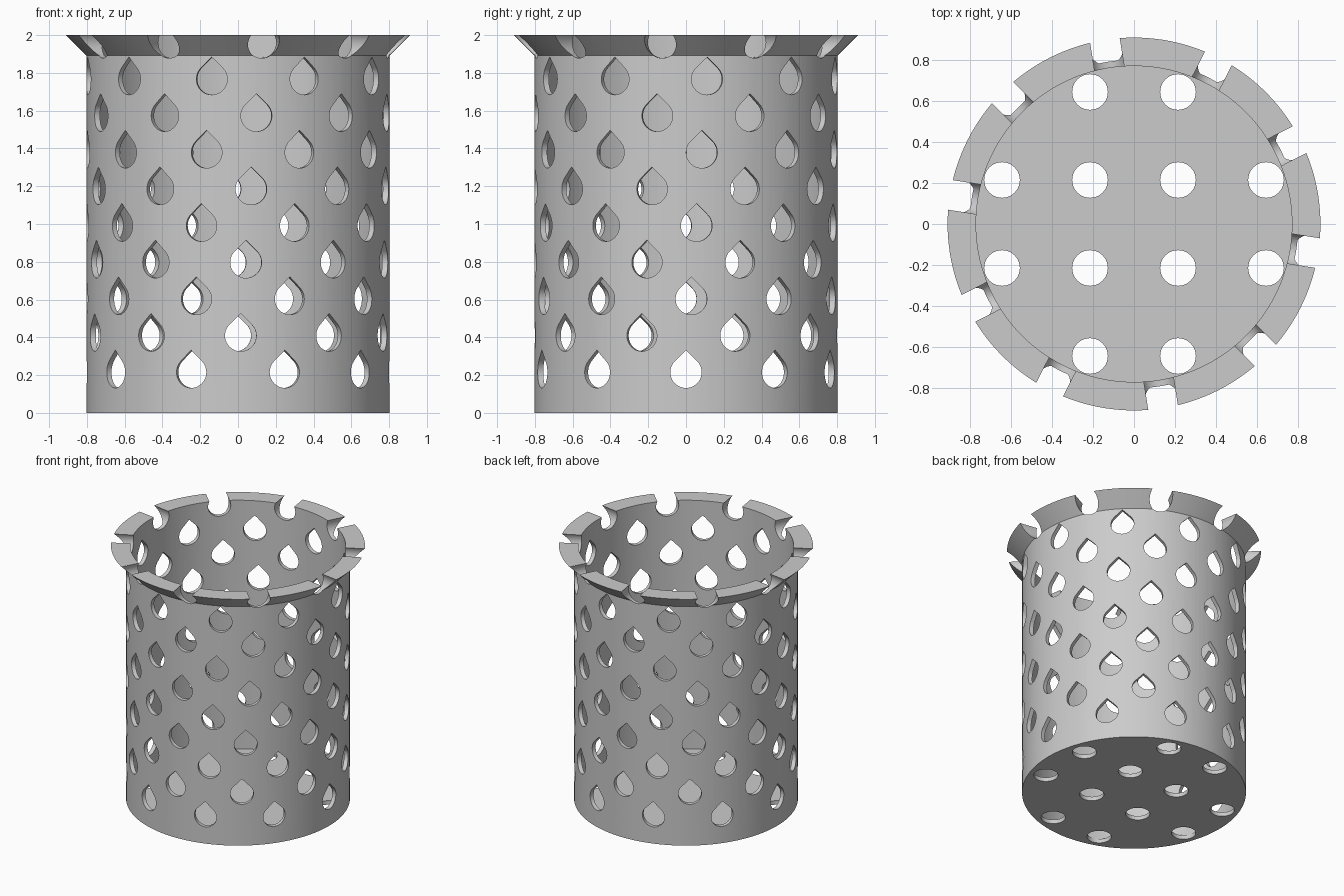
import bpy, bmesh, math
from mathutils import Matrix, Vector

if "Cube" in bpy.data.objects:
    bpy.data.objects.remove(bpy.data.objects["Cube"], do_unlink=True)

OUTER, INNER, RIM, HEIGHT = 0.803, 0.772, 0.911, 2.0
FLOOR = 0.032
SEGMENTS = 160
HOLE = 0.083            # radius of the round part of each teardrop
ROWS, PER_ROW = 10, 10
FIRST_Z, STEP_Z = 0.215, 0.194
TWIST = math.radians(19)

grey = bpy.data.materials.new("plain grey")
grey.use_nodes = True
colour = (0.6, 0.6, 0.6, 1)
grey.diffuse_color = colour
grey.node_tree.nodes["Principled BSDF"].inputs["Base Color"].default_value = colour


def make_object(name, bm):
    bmesh.ops.recalc_face_normals(bm, faces=bm.faces[:])
    mesh = bpy.data.meshes.new(name)
    bm.to_mesh(mesh)
    bm.free()
    mesh.materials.append(grey)
    obj = bpy.data.objects.new(name, mesh)
    bpy.context.scene.collection.objects.link(obj)
    return obj


def add_prism(bm, outline, depth, matrix):
    """Extrude a closed xy outline along local z and place it."""
    rings = [[bm.verts.new(matrix @ Vector((x, y, z))) for x, y in outline] for z in depth]
    low, high = rings
    n = len(outline)
    for i in range(n):
        j = (i + 1) % n
        bm.faces.new((low[i], low[j], high[j], high[i]))
    bm.faces.new(low[::-1])
    bm.faces.new(high)


def arc(radius, start, end, steps):
    angles = [math.radians(start + (end - start) * i / steps) for i in range(steps + 1)]
    return [(radius * math.cos(a), radius * math.sin(a)) for a in angles]


# Basket shell: floor, wall and flared rim turned from one profile
bm = bmesh.new()
profile = [(OUTER, 0), (OUTER, HEIGHT - (RIM - OUTER)), (RIM, HEIGHT),
           (INNER, HEIGHT), (INNER, FLOOR)]
verts = [bm.verts.new((r, 0, z)) for r, z in profile]
edges = [bm.edges.new(pair) for pair in zip(verts, verts[1:])]
bmesh.ops.spin(bm, geom=verts + edges, cent=(0, 0, 0), axis=(0, 0, 1),
               angle=math.tau, steps=SEGMENTS)
bmesh.ops.remove_doubles(bm, verts=bm.verts[:], dist=0.0005)
bmesh.ops.holes_fill(bm, edges=[e for e in bm.edges if e.is_boundary], sides=0)
basket = make_object("basket", bm)

# Hole cutters: spiralling teardrops through the wall, the top row notching the rim
bm = bmesh.new()
teardrop = arc(HOLE, -225, 45, 30) + [(0, HOLE * math.sqrt(2))]
for row in range(ROWS):
    for k in range(PER_ROW):
        turn = Matrix.Rotation(row * TWIST + k * math.tau / PER_ROW, 4, 'Z')
        # local x -> tangent, local y -> up, local z -> outward
        upright = Matrix(((0, 0, 1, 0), (1, 0, 0, 0), (0, 1, 0, 0), (0, 0, 0, 1)))
        lift = Matrix.Translation((0, 0, FIRST_Z + row * STEP_Z))
        add_prism(bm, teardrop, (0.7, 1.0), lift @ turn @ upright)

# Round drain holes in the floor: a four by four grid without its corners
drain = arc(0.087, 0, 360, 40)[:-1]
for i in range(4):
    for j in range(4):
        if i in (0, 3) and j in (0, 3):
            continue
        add_prism(bm, drain, (-0.05, 0.08),
                  Matrix.Translation(((i - 1.5) * 0.43, (j - 1.5) * 0.43, 0)))
cutter = make_object("hole_cutter", bm)
cutter.hide_render = True

# Cut the holes and keep the finished mesh
cut = basket.modifiers.new("holes", 'BOOLEAN')
cut.operation = 'DIFFERENCE'
cut.solver = 'EXACT'
cut.object = cutter
bpy.context.view_layer.objects.active = basket
bpy.ops.object.select_all(action='DESELECT')
basket.select_set(True)
bpy.ops.object.modifier_apply(modifier=cut.name)
bpy.data.objects.remove(cutter, do_unlink=True)
bpy.ops.object.shade_smooth_by_angle(angle=math.radians(30))
